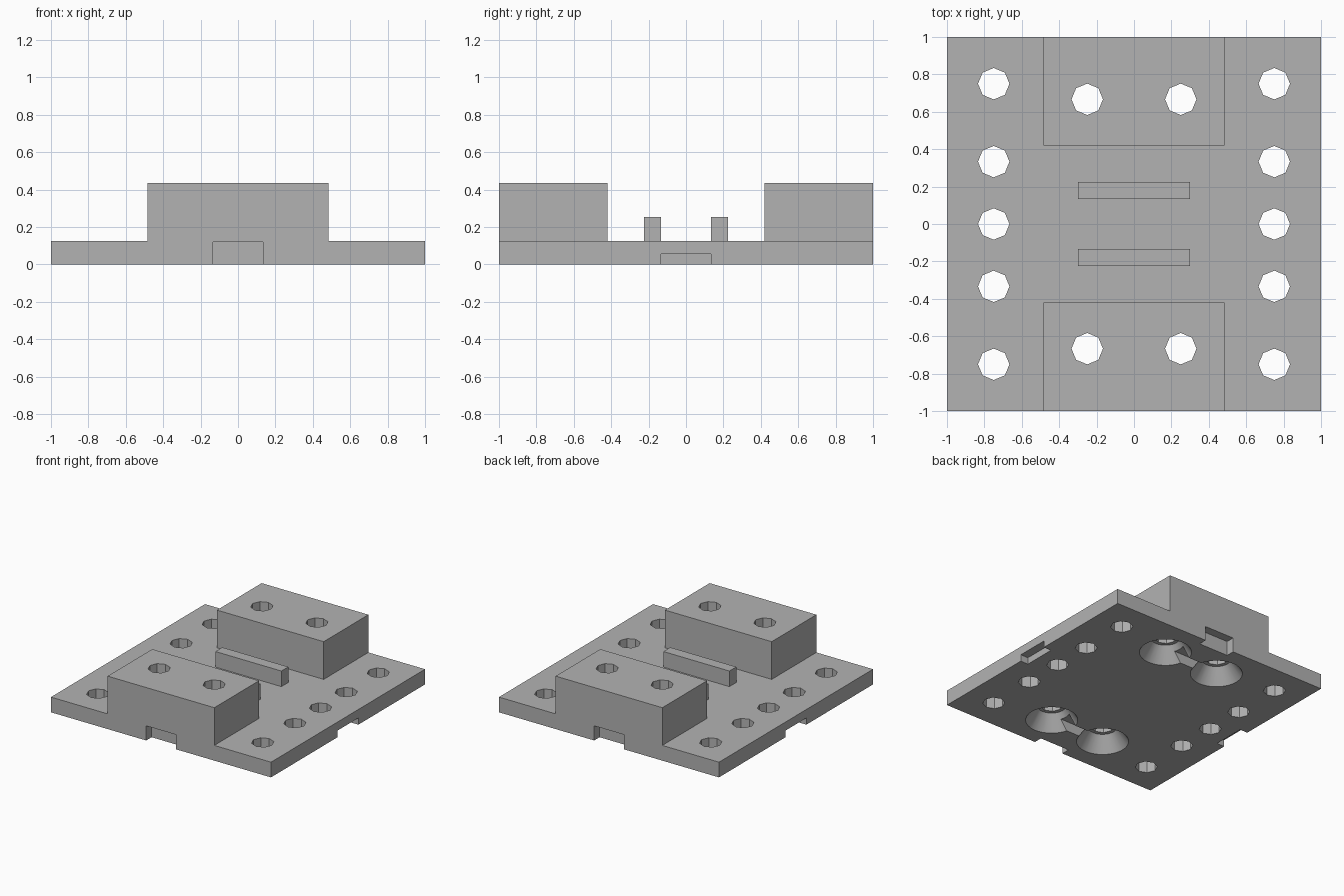
import bpy
import math

start = bpy.data.objects.get("Cube")
if start:
    bpy.data.objects.remove(start, do_unlink=True)

grey = bpy.data.materials.new("plain grey")
grey.use_nodes = True
colour = (0.45, 0.45, 0.45, 1)
grey.diffuse_color = colour
grey.node_tree.nodes["Principled BSDF"].inputs["Base Color"].default_value = colour


def box(name, x, y, z):
    """Box between (low, high) pairs on each axis."""
    bpy.ops.mesh.primitive_cube_add(size=1, location=[sum(p) / 2 for p in (x, y, z)])
    ob = bpy.context.object
    ob.name = name
    ob.scale = [p[1] - p[0] for p in (x, y, z)]
    bpy.ops.object.transform_apply(location=True, rotation=False, scale=True)
    ob.data.materials.append(grey)
    return ob


def cone(name, x, y, z, r_low, r_high, sides):
    """Upright cone or cylinder between two heights."""
    bpy.ops.mesh.primitive_cone_add(vertices=sides, radius1=r_low, radius2=r_high,
                                    depth=z[1] - z[0], location=(x, y, sum(z) / 2))
    ob = bpy.context.object
    ob.name = name
    ob.data.materials.append(grey)
    return ob


def combine(target, tool, operation):
    """Merge or cut, then remove the tool."""
    tool.hide_render = True
    mod = target.modifiers.new(operation.title(), "BOOLEAN")
    mod.operation = operation
    mod.solver = "EXACT"
    mod.object = tool
    bpy.context.view_layer.objects.active = target
    bpy.ops.object.modifier_apply(modifier=mod.name)
    bpy.data.objects.remove(tool, do_unlink=True)


# Base plate
plate = box("mounting_plate", (-1, 1), (-1, 1), (0, 0.125))


def span(side, a, b):
    return tuple(sorted((side * a, side * b)))


# Raised end blocks and central ribs
for s in (-1, 1):
    combine(plate, box("end_block", (-0.485, 0.485), span(s, 0.42, 1), (0.06, 0.435)), "UNION")
    combine(plate, box("rib", (-0.3, 0.3), span(s, 0.135, 0.225), (0.06, 0.253)), "UNION")

# Notches under the middle of each edge
for s in (-1, 1):
    combine(plate, box("end_notch", (-0.135, 0.135), span(s, 0.93, 1.1), (-0.1, 0.12)), "DIFFERENCE")
    combine(plate, box("side_notch", span(s, 0.93, 1.1), (-0.135, 0.135), (-0.1, 0.055)), "DIFFERENCE")

# Recesses under the blocks, joined in pairs by a channel
for y in (-2 / 3, 2 / 3):
    for x in (-0.25, 0.25):
        combine(plate, cone("recess", x, y, (0, 0.125), 0.197, 0.11, 32), "DIFFERENCE")
    combine(plate, box("channel", (-0.2, 0.2), (y - 0.05, y + 0.05), (-0.1, 0.08)), "DIFFERENCE")

# Eight-sided through holes
holes = [(x, y) for x in (-0.75, 0.75) for y in (-0.75, -1 / 3, 0, 1 / 3, 0.75)]
holes += [(x, y) for x in (-0.25, 0.25) for y in (-2 / 3, 2 / 3)]
for x, y in holes:
    combine(plate, cone("hole", x, y, (-0.1, 0.6), 0.084, 0.084, 8), "DIFFERENCE")

# Crisp edges, with rounded recess walls
bpy.ops.object.select_all(action="DESELECT")
plate.select_set(True)
bpy.context.view_layer.objects.active = plate
bpy.ops.object.shade_smooth_by_angle(angle=math.radians(20))
